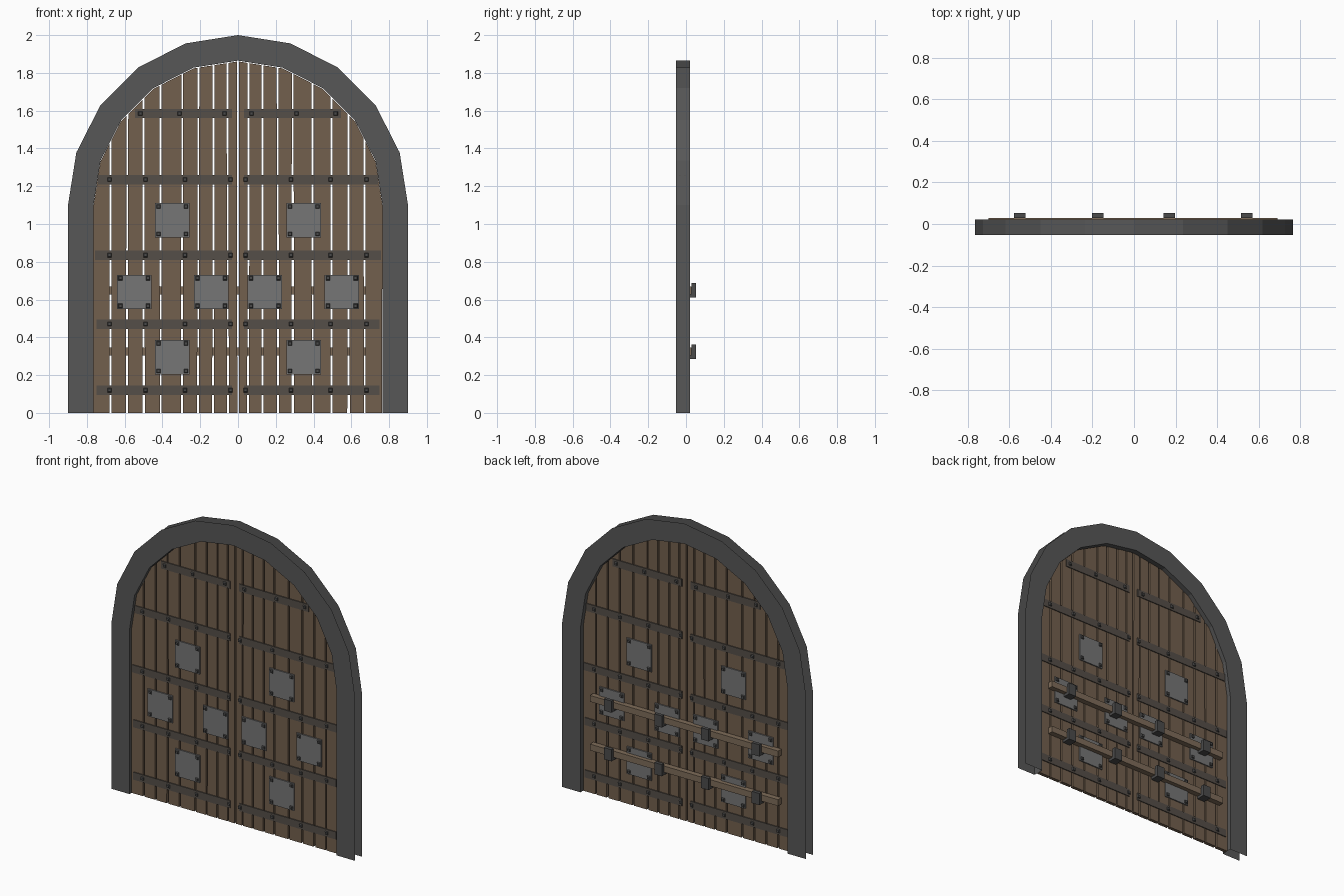
import bpy, bmesh, math, random
from mathutils import Matrix, Vector

if "Cube" in bpy.data.objects:
    bpy.data.objects.remove(bpy.data.objects["Cube"])

random.seed(4)
SPRING, R_OUT, R_IN = 1.1, 0.9, 0.765
Y_FRONT, Y_BACK = -0.052, 0.021      # stone faces
P_FRONT, P_BACK = -0.030, -0.008     # plank faces


def material(name, rgb):
    m = bpy.data.materials.new(name)
    m.diffuse_color = (*rgb, 1)
    m.use_nodes = True
    m.node_tree.nodes["Principled BSDF"].inputs["Base Color"].default_value = m.diffuse_color
    return m


WOOD = material("wood", (0.17, 0.115, 0.075))
BEAM = material("beam_wood", (0.21, 0.15, 0.10))
STRAP = material("strap_metal", (0.09, 0.077, 0.065))
PLATE = material("plate_metal", (0.18, 0.18, 0.18))
DARK = material("dark_metal", (0.07, 0.07, 0.07))
STONE = material("stone", (0.095, 0.095, 0.095))


def finish(bm, name, mat):
    me = bpy.data.meshes.new(name)
    bm.to_mesh(me)
    bm.free()
    me.materials.append(mat)
    ob = bpy.data.objects.new(name, me)
    bpy.context.collection.objects.link(ob)
    return ob


def box(bm, x0, x1, y0, y1, z0, z1):
    mid = Vector(((x0 + x1) / 2, (y0 + y1) / 2, (z0 + z1) / 2))
    size = Matrix.Diagonal((x1 - x0, y1 - y0, z1 - z0, 1))
    bmesh.ops.create_cube(bm, size=1, matrix=Matrix.Translation(mid) @ size)


def rivet(bm, x, z, y, side):
    # blunt four-sided stud pointing out along y
    rot = Matrix.Rotation(-side * math.pi / 2, 4, 'X') @ Matrix.Rotation(math.pi / 4, 4, 'Z')
    bmesh.ops.create_cone(bm, cap_ends=True, segments=4, radius1=0.016, radius2=0.011,
                          depth=0.008, matrix=Matrix.Translation((x, y + side * 0.004, z)) @ rot)


def arch(r):
    pts = [(r, 0)]
    pts += [(r * math.cos(math.radians(a)), SPRING + r * math.sin(math.radians(a)))
            for a in range(0, 181, 18)]
    return pts + [(-r, 0)]


# Arched surround: front face, inner reveal and back face, open on the outside
bm = bmesh.new()
rings = [[bm.verts.new((x, y, z)) for x, z in arch(r)]
         for r, y in ((R_OUT, Y_FRONT), (R_IN, Y_FRONT), (R_IN, Y_BACK), (R_OUT, Y_BACK))]
for a, b in zip(rings, rings[1:]):
    for i in range(len(a) - 1):
        bm.faces.new((a[i], a[i + 1], b[i + 1], b[i]))
finish(bm, "arch_surround", STONE)

# Planks with tops cut to the arch
inner = sorted(arch(R_IN)[1:-1])


def arch_z(x):
    for (xa, za), (xb, zb) in zip(inner, inner[1:]):
        if x <= xb:
            return za + (zb - za) * (x - xa) / (xb - xa)
    return SPRING


seams = [-0.769, -0.675, -0.586, -0.50, -0.41, -0.295, -0.21, -0.13, -0.055, 0,
         0.055, 0.13, 0.21, 0.29, 0.395, 0.495, 0.585, 0.67, 0.769]
bm = bmesh.new()
for a, b in zip(seams, seams[1:]):
    x0, x1 = a + 0.005, b - 0.005
    xs = [x0] + [x for x, z in inner if x0 + 0.004 < x < x1 - 0.004] + [x1]
    top = [(x, arch_z(x) - 0.004) for x in reversed(xs)]
    j = [random.uniform(-0.002, 0.002) for _ in range(2)]
    outline = [(x0 + j[0], 0), (x1 + j[1], 0)] + top
    f = [bm.verts.new((x, P_FRONT, z)) for x, z in outline]
    k = [bm.verts.new((x, P_BACK, z)) for x, z in outline]
    bm.faces.new(f)
    bm.faces.new(k[::-1])
    for i in range(len(f)):
        n = (i + 1) % len(f)
        bm.faces.new((f[i], k[i], k[n], f[n]))
bmesh.ops.recalc_face_normals(bm, faces=bm.faces)
finish(bm, "door_planks", WOOD)

# Straps, plates and rivets on both faces of both leaves
wide = (0.04, 0.28, 0.49, 0.68)
straps = [(0.12, 0.75, wide), (0.47, 0.75, wide), (0.835, 0.757, wide),
          (1.235, 0.74, wide), (1.585, 0.545, (0.072, 0.31, 0.517))]
plates = [(0.348, 1.02), (0.55, 0.64), (0.142, 0.64), (0.348, 0.295)]
sb, pb, rb = bmesh.new(), bmesh.new(), bmesh.new()
for face, side in ((P_FRONT, -1), (P_BACK, 1)):
    y_strap, y_plate = face + side * 0.006, face + side * 0.008
    for s in (-1, 1):
        for z, end, studs in straps:
            xa, xb = sorted((s * 0.033, s * end))
            box(sb, xa, xb, *sorted((face, y_strap)), z - 0.025, z + 0.025)
            for x in studs:
                rivet(rb, s * x, z, y_strap, side)
        for x, z in plates:
            x *= s
            box(pb, x - 0.091, x + 0.091, *sorted((face, y_plate)), z - 0.091, z + 0.091)
            for dx in (-0.073, 0.073):
                for dz in (-0.073, 0.073):
                    rivet(rb, x + dx, z + dz, y_plate, side)
finish(sb, "iron_straps", STRAP)
finish(pb, "square_plates", PLATE)
finish(rb, "rivets", DARK)

# Two locking bars resting in L-shaped brackets on the back
bars, br = bmesh.new(), bmesh.new()
for z in (0.61, 0.285):
    box(bars, -0.70, 0.69, -0.008, 0.028, z + 0.018, z + 0.06)
    for x in (-0.55, -0.175, 0.17, 0.542):
        box(br, x - 0.028, x + 0.028, P_BACK, 0.029, z, z + 0.018)
        box(br, x - 0.028, x + 0.028, 0.029, 0.052, z, z + 0.078)
finish(bars, "locking_bars", BEAM)
finish(br, "bar_brackets", DARK)
